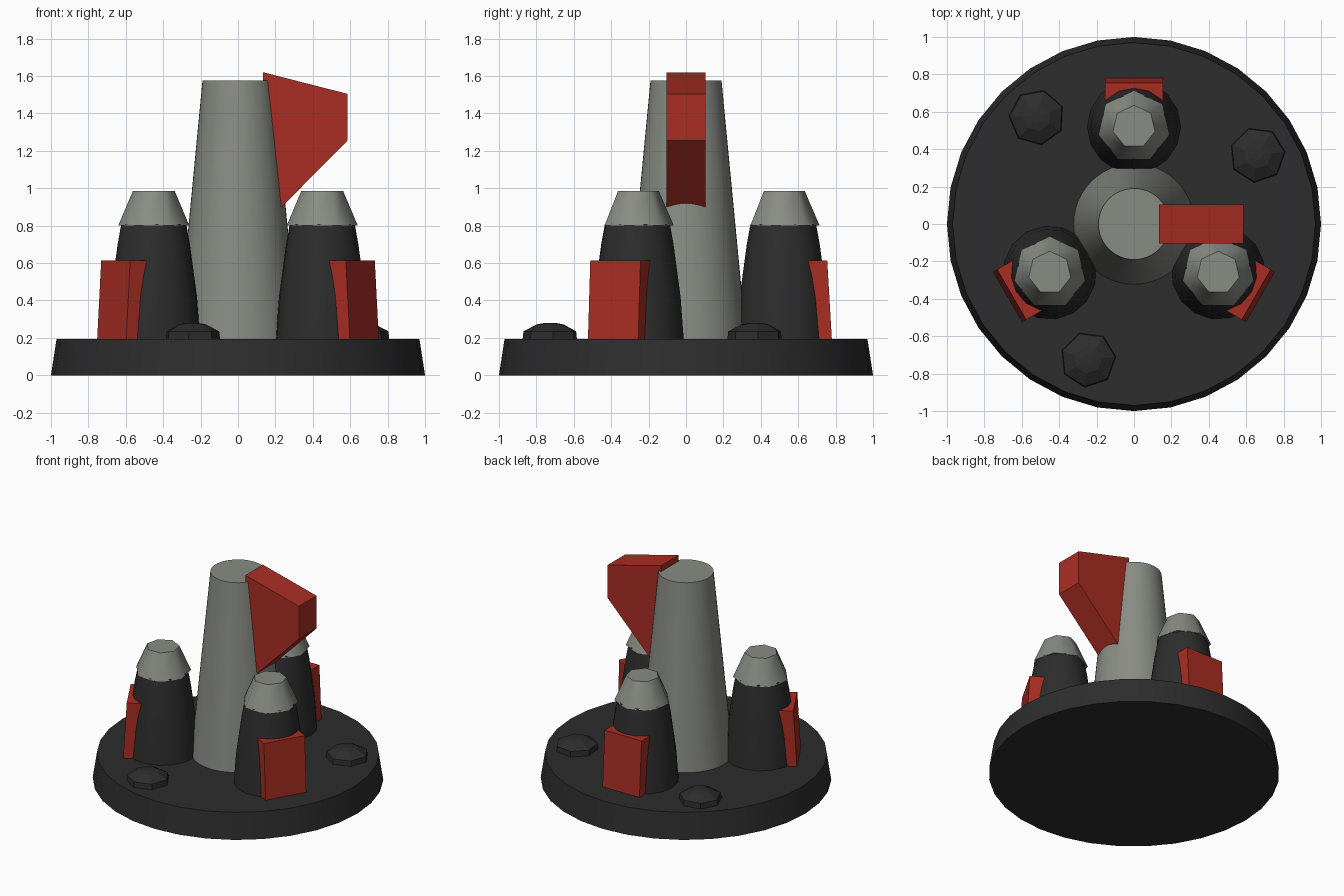
import bpy, bmesh, math
from mathutils import Matrix

if "Cube" in bpy.data.objects:
    bpy.data.objects.remove(bpy.data.objects["Cube"])


def material(name, rgb):
    m = bpy.data.materials.new(name)
    m.diffuse_color = (*rgb, 1)
    m.use_nodes = True
    m.node_tree.nodes["Principled BSDF"].inputs["Base Color"].default_value = m.diffuse_color
    return m


DARK = material("charcoal", (0.026, 0.026, 0.026))
GREY = material("warm grey", (0.25, 0.26, 0.23))
RED = material("brick red", (0.40, 0.027, 0.017))


def finish(name, bm, mat, smooth_deg=None):
    bmesh.ops.recalc_face_normals(bm, faces=bm.faces)
    me = bpy.data.meshes.new(name)
    bm.to_mesh(me)
    bm.free()
    me.materials.append(mat)
    ob = bpy.data.objects.new(name, me)
    bpy.context.collection.objects.link(ob)
    if smooth_deg:
        bpy.ops.object.select_all(action='DESELECT')
        bpy.context.view_layer.objects.active = ob
        ob.select_set(True)
        bpy.ops.object.shade_smooth_by_angle(angle=math.radians(smooth_deg))
    return ob


def turned(name, profile, sides, mat, x=0, y=0, turn=0, smooth_deg=None):
    """Stack of rings from (radius, height) pairs, closed at both ends."""
    bm = bmesh.new()
    rings = []
    for r, z in profile:
        angles = [turn + math.tau * i / sides for i in range(sides)]
        rings.append([bm.verts.new((x + r * math.cos(a), y + r * math.sin(a), z))
                      for a in angles])
    for lo, hi in zip(rings, rings[1:]):
        for i in range(sides):
            j = (i + 1) % sides
            bm.faces.new((lo[i], lo[j], hi[j], hi[i]))
    bm.faces.new(rings[0][::-1])
    bm.faces.new(rings[-1])
    return finish(name, bm, mat, smooth_deg)


def slab(name, outline, half_width, mat, angle=0):
    """Radial x-z outline given thickness along y, then turned about z."""
    bm = bmesh.new()
    face = bm.faces.new([bm.verts.new((x, -half_width, z)) for x, z in outline])
    ext = bmesh.ops.extrude_face_region(bm, geom=[face])
    moved = [v for v in ext["geom"] if isinstance(v, bmesh.types.BMVert)]
    bmesh.ops.translate(bm, verts=moved, vec=(0, 2 * half_width, 0))
    bm.transform(Matrix.Rotation(angle, 4, 'Z'))
    return finish(name, bm, mat)


# Round base and central tower
turned("base", [(1.0, 0), (0.97, 0.195)], 32, DARK, smooth_deg=30)
turned("tower", [(0.323, 0.19), (0.19, 1.575)], 48, GREY, smooth_deg=30)

# Large fin near the top of the tower
slab("tower_fin", [(0.135, 0.80), (0.585, 1.255), (0.585, 1.505), (0.135, 1.62)],
     0.105, RED)

# Three capped pylons with outer guard blocks
for k, deg in enumerate((90, 210, 330), 1):
    a = math.radians(deg)
    x, y = 0.52 * math.cos(a), 0.52 * math.sin(a)
    turned(f"pylon_{k}", [(0.25, 0.19), (0.233, 0.42), (0.195, 0.70), (0.175, 0.81)],
           16, DARK, x, y, a, 35)
    turned(f"pylon_cap_{k}", [(0.195, 0.80), (0.115, 0.985)],
           7, GREY, x, y, math.radians(90), 55)
    slab(f"guard_block_{k}",
         [(0.655, 0.19), (0.78, 0.19), (0.755, 0.615), (0.63, 0.615)], 0.155, RED, a)

# Low faceted rocks between the pylons
for k, (x, y, turn) in enumerate(((-0.52, 0.57, 0.4), (0.66, 0.37, 1.0),
                                  (-0.245, -0.725, 0.1)), 1):
    turned(f"rock_{k}", [(0.15, 0.19), (0.145, 0.235), (0.075, 0.272), (0.03, 0.28)],
           7, DARK, x, y, turn)
